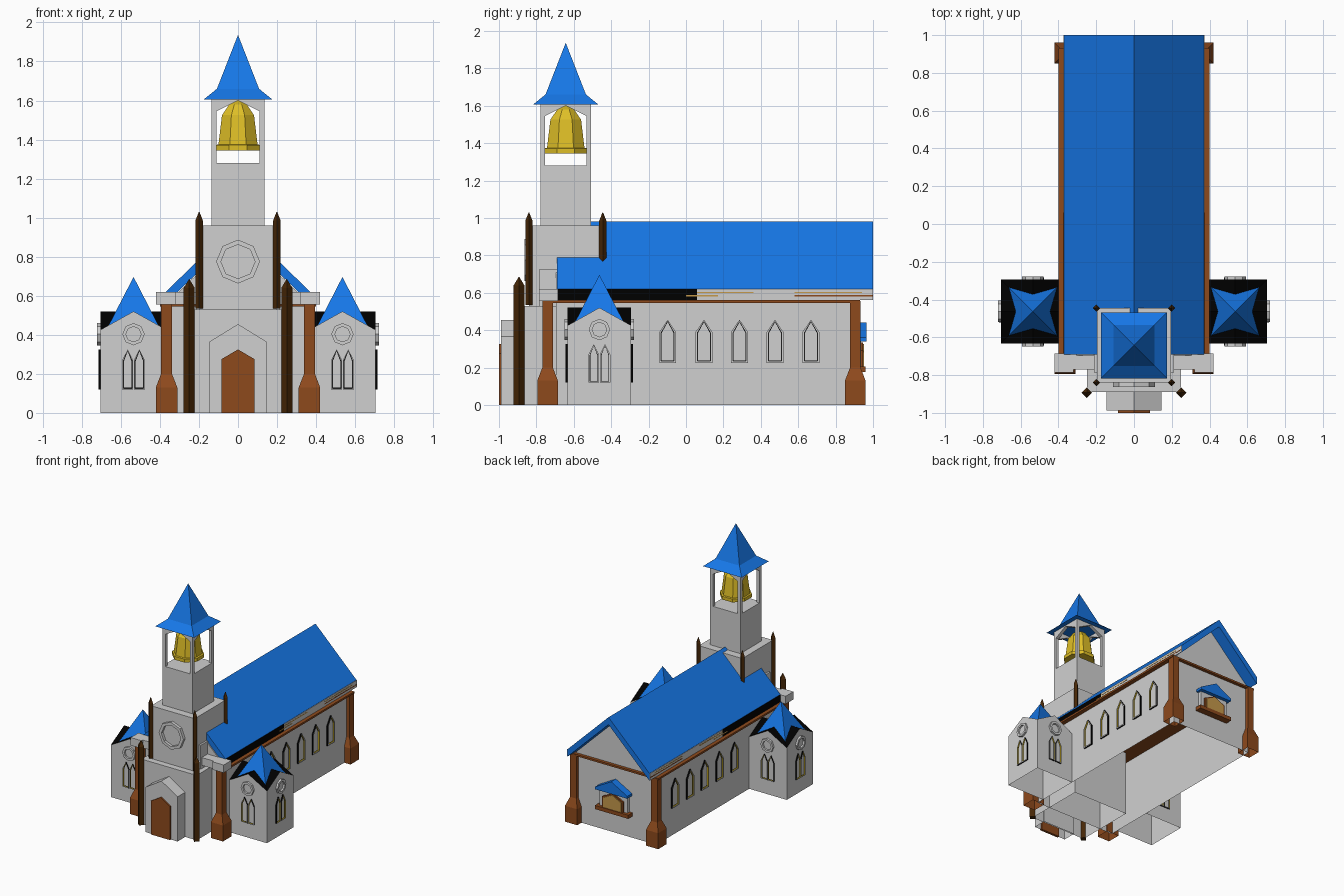
import bpy, math
from mathutils import Vector, Matrix

if "Cube" in bpy.data.objects:
    bpy.data.objects.remove(bpy.data.objects["Cube"])


def material(name, rgb):
    m = bpy.data.materials.new(name)
    m.diffuse_color = (*rgb, 1)
    m.use_nodes = True
    m.node_tree.nodes["Principled BSDF"].inputs["Base Color"].default_value = m.diffuse_color
    return m


GREY = material("stone grey", (0.63, 0.63, 0.63))
BLUE = material("roof blue", (0.008, 0.185, 0.80))
BROWN = material("wood brown", (0.27, 0.068, 0.012))
DARK = material("dark wood", (0.062, 0.020, 0.002))
GOLD = material("bell gold", (0.74, 0.52, 0.02))
AMBER = material("amber glass", (0.56, 0.32, 0.07))
BLACK = material("black", (0.0, 0.0, 0.0))


def make(name, verts, faces, mats, idx=None):
    me = bpy.data.meshes.new(name)
    me.from_pydata([tuple(v) for v in verts], [], faces)
    for m in mats:
        me.materials.append(m)
    if idx:
        me.polygons.foreach_set("material_index", idx)
    me.update()
    ob = bpy.data.objects.new(name, me)
    bpy.context.collection.objects.link(ob)
    return ob


def rings(name, loops, mats, bands=None, start=True, end=True):
    """Bridge equal-sized loops into a skin; bands = material per band, then caps."""
    n = len(loops[0])
    verts = [v for l in loops for v in l]
    faces, idx = [], []
    for k in range(len(loops) - 1):
        for i in range(n):
            j = (i + 1) % n
            faces.append((k*n+i, k*n+j, (k+1)*n+j, (k+1)*n+i))
            idx.append(bands[k] if bands else 0)
    if start:
        faces.append(tuple(reversed(range(n))))
        idx.append(0)
    if end:
        faces.append(tuple(range((len(loops)-1)*n, len(loops)*n)))
        idx.append(0)
    return make(name, verts, faces, mats, idx)


def wall(origin, normal):
    """Matrix for drawing (u, z) outlines on a wall, depth along its normal."""
    n = Vector(normal)
    u = Vector((0, 0, 1)).cross(n)
    return Matrix.Translation(origin) @ Matrix((u, (0, 0, 1), n)).transposed().to_4x4()


def prism(name, pts, M, d0, d1, mat, **kw):
    return rings(name, [[M @ Vector((u, v, d)) for u, v in pts] for d in (d0, d1)], [mat], **kw)


def box(name, x0, x1, y0, y1, z0, z1, mat, **kw):
    return rings(name, [[Vector(p) for p in ((x0, y0, z), (x1, y0, z), (x1, y1, z), (x0, y1, z))]
                        for z in (z0, z1)], [mat], **kw)


def lathe(name, x, y, prof, n, rot, mat, **kw):
    """Stack of regular polygons; prof = (flat half-width, z)."""
    k = 1 / math.cos(math.pi / n)
    return rings(name, [[Vector((x + r*k*math.cos(rot + 2*math.pi*i/n),
                                 y + r*k*math.sin(rot + 2*math.pi*i/n), z)) for i in range(n)]
                        for r, z in prof], [mat], **kw)


def house(w, z0, z1, z2):
    return [(-w, z0), (w, z0), (w, z1), (0, z2), (-w, z1)]


def octagon(r, z):
    return [(r*math.cos(i*math.pi/4), z + r*math.sin(i*math.pi/4)) for i in range(8)]


def window(name, pts, M, depth=0.012, k=0.78, side=BLACK, reveal=GOLD):
    """Raised frame with a sunk pane, coloured reveals and a thin border round the pane."""
    us, vs = [p[0] for p in pts], [p[1] for p in pts]
    cu, cv = (min(us) + max(us)) / 2, (min(vs) + max(vs)) / 2

    def inset(t):
        ku, kv = 1 - t / (max(us) - cu), 1 - t / (max(vs) - cv)
        return [(cu + (u-cu)*ku, cv + (v-cv)*kv) for u, v in pts]

    t = (1 - k) * (max(us) - cu)
    loops = [[M @ Vector((u, v, d)) for u, v in o]
             for o, d in ((pts, 0), (pts, depth), (inset(t), depth), (inset(t), 0.002),
                          (inset(t + 0.003), 0.002))]
    rings(name, loops, [GREY, side, reveal], bands=[1, 0, 2, 1], start=False)


def skin(ob, mat, rule):
    ob.data.materials.append(mat)
    for p in ob.data.polygons:
        if rule(p.normal):
            p.material_index = len(ob.data.materials) - 1


def open_bottom(name, pts, M, d0, d1):
    """House-shaped shell without a floor."""
    loops = [[M @ Vector((u, v, d)) for u, v in pts] for d in (d0, d1)]
    n = len(pts)
    faces = [(i, (i+1) % n, n + (i+1) % n, n + i) for i in range(1, n)]
    faces += [tuple(reversed(range(n))), tuple(range(n, 2*n))]
    return make(name, loops[0] + loops[1], faces, [GREY])


Q = math.pi / 4
FRONT = wall((0, 0, 0), (0, -1, 0))

# Nave, ceiling slab and roof
open_bottom("nave_walls", house(0.365, 0, 0.56, 0.915), FRONT, -0.905, 0.695)
box("eave_beam", -0.40, 0.40, -0.74, 0.93, 0.545, 0.56, BROWN)
prism("nave_roof", [(-0.37, 0.56), (0, 0.92), (0.37, 0.56), (0.37, 0.62), (0, 0.98), (-0.37, 0.62)],
      FRONT, -1.0, 0.69, BLUE)
for s in (-1, 1):
    a, b = sorted((s*0.368, s*0.373))
    box("eave_strip_dark", a, b, -0.69, 0.06, 0.562, 0.619, BLACK)
    box("eave_strip_light", a, b, 0.06, 1.0, 0.562, 0.619, GREY)
    a, b = sorted((s*0.37, s*0.3745))
    for y0, y1, z, m in ((0.06, 0.36, 0.598, AMBER), (0.0, 0.17, 0.58, AMBER),
                         (0.58, 0.94, 0.598, AMBER), (0.58, 1.0, 0.58, BROWN)):
        box("eave_streak", a, b, y0, y1, z, z + 0.007, m)

# Front parapet
box("parapet", -0.33, 0.33, -0.77, -0.69, 0.556, 0.62, GREY)
box("parapet_step", -0.212, 0.212, -0.785, -0.69, 0.53, 0.725, GREY)

for s in (-1, 1):
    a, b = sorted((s*0.32, s*0.42))
    box("parapet_end", a, b, -0.785, -0.685, 0.556, 0.62, GREY)
    # Corner pillars
    for y in (-0.74, 0.905):
        lathe("corner_pillar", s*0.366, y, [(0.055, 0), (0.055, 0.13), (0.028, 0.20), (0.028, 0.556)],
              4, Q, BROWN, start=False)
    # Nave side windows
    for y in (-0.098, 0.096, 0.286, 0.476, 0.668):
        window("nave_window", house(0.045, 0.225, 0.39, 0.456), wall((s*0.365, y, 0), (s, 0, 0)))

    # Side chapel with crossed gables and a small spire
    cx, cy = s*0.535, -0.463
    for i, n in enumerate(((0, -1, 0), (s, 0, 0))):
        ob = open_bottom("chapel_walls", house(0.17, 0, 0.425, 0.52), wall((cx, cy, 0), n), -0.17, 0.17)
        skin(ob, BLACK, lambda v: v.z > 0.3)
    lathe("chapel_spire", cx, cy, [(0.132, 0.44), (0.0005, 0.695)], 4, Q, BLUE)
    for n in ((0, -1, 0), (0, 1, 0), (s, 0, 0)):
        M = wall(Vector((cx, cy, 0)) + 0.17*Vector(n), n)
        for u in (-0.03, 0.03):
            window("chapel_lancet", [(p[0] + u, p[1]) for p in house(0.028, 0.12, 0.27, 0.325)], M, 0.01)
        window("chapel_roundel", octagon(0.057, 0.403), M, 0.016, 0.68, GREY, GREY)

    # Pointed timber posts on the tower
    lathe("porch_post", s*0.25, -0.893, [(0.02, 0), (0.02, 0.64), (0.001, 0.685)], 4, 0, DARK)
    for y in (-0.84, -0.445):
        lathe("tower_post", s*0.199, y, [(0.0135, 0.535), (0.0135, 0.985), (0.001, 1.03)], 4, 0, DARK)

# Tower stages
TY = -0.643
box("tower_base", -0.25, 0.25, -0.89, -0.393, 0, 0.53, GREY, start=False)
box("tower_middle", -0.197, 0.197, -0.84, -0.445, 0.53, 0.96, GREY)
box("tower_shaft", -0.136, 0.136, TY-0.136, TY+0.136, 0.96, 1.28, GREY)
window("rose_window", octagon(0.112, 0.775), wall((0, -0.84, 0), (0, -1, 0)), 0.024, 0.78, GREY, GREY)

# Belfry: four walls with pointed openings
arch = [(-0.136, 1.28), (-0.11, 1.28), (-0.11, 1.545), (0, 1.60), (0.11, 1.545), (0.11, 1.28),
        (0.136, 1.28), (0.136, 1.61), (-0.136, 1.61)]
for n in ((0, -1, 0), (0, 1, 0), (1, 0, 0), (-1, 0, 0)):
    prism("belfry_wall", arch, wall((0, TY, 0), n), 0.11, 0.136, GREY)
lathe("bell", 0, TY, [(0.112, 1.345), (0.112, 1.372), (0.10, 1.375), (0.082, 1.525),
                      (0.045, 1.58), (0.005, 1.6)], 8, Q/2, GOLD)
lathe("tower_spire", 0, TY, [(0.175, 1.606), (0.108, 1.66), (0.0005, 1.935)], 4, Q, BLUE)

# Entrance porch and door
open_bottom("porch", house(0.146, 0, 0.365, 0.455), FRONT, 0.88, 0.988)
prism("door", house(0.085, 0, 0.275, 0.325), FRONT, 0.98, 1.0, BROWN)

# Rear window with solid canopy and sill
BACK = wall((0, 0.905, 0), (0, 1, 0))
prism("rear_surround", house(0.125, 0.20, 0.345, 0.36), BACK, 0, 0.03, GREY)
prism("rear_frame", house(0.095, 0.20, 0.29, 0.335), BACK, 0, 0.042, BROWN)
prism("rear_pane", house(0.082, 0.205, 0.283, 0.325), BACK, 0.035, 0.048, AMBER)
prism("rear_sill", [(-0.15, 0.175), (0.15, 0.175), (0.15, 0.205), (-0.15, 0.205)], BACK, 0, 0.055, BROWN)
prism("rear_canopy", house(0.145, 0.34, 0.36, 0.44), BACK, 0, 0.06, BLUE)
